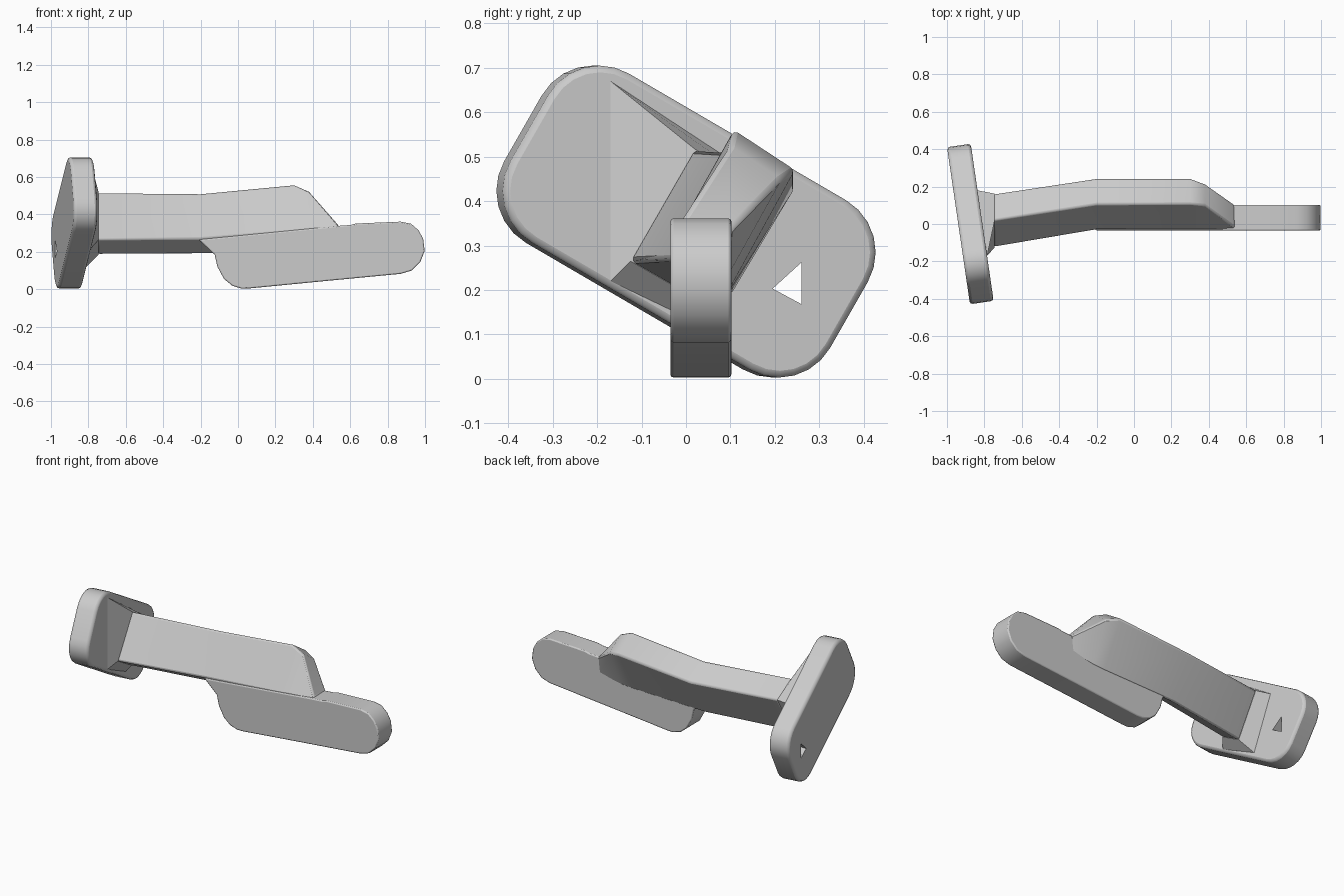
import bpy, bmesh, math
from mathutils import Matrix

if "Cube" in bpy.data.objects:
    bpy.data.objects.remove(bpy.data.objects["Cube"])

grey = bpy.data.materials.new("plain grey")
grey.diffuse_color = (0.6, 0.6, 0.6, 1)
grey.use_nodes = True
grey.node_tree.nodes["Principled BSDF"].inputs["Base Color"].default_value = grey.diffuse_color


def loft(name, rings, bevel=0.0, segments=2, limit=35):
    """Skin a list of equal-length point rings and cap both ends."""
    bm = bmesh.new()
    vs = [[bm.verts.new(p) for p in ring] for ring in rings]
    n = len(rings[0])
    for a, b in zip(vs, vs[1:]):
        for i in range(n):
            j = (i + 1) % n
            bm.faces.new((a[i], a[j], b[j], b[i]))
    bm.faces.new(vs[0])
    bm.faces.new(vs[-1])
    bmesh.ops.recalc_face_normals(bm, faces=bm.faces)
    me = bpy.data.meshes.new(name)
    bm.to_mesh(me)
    bm.free()
    me.materials.append(grey)
    ob = bpy.data.objects.new(name, me)
    bpy.context.collection.objects.link(ob)
    if bevel:
        m = ob.modifiers.new("soft edges", 'BEVEL')
        m.width, m.segments = bevel, segments
        m.limit_method = 'ANGLE'
        m.angle_limit = math.radians(limit)
    return ob


def smooth(ob):
    bpy.ops.object.select_all(action='DESELECT')
    ob.select_set(True)
    bpy.context.view_layer.objects.active = ob
    bpy.ops.object.shade_smooth_by_angle(angle=math.radians(30))


# End plate: rounded rectangle leaning 30 degrees, turned slightly about z
hu, hv, r = 0.42, 0.22, 0.135
outline = []
for k, (su, sv) in enumerate([(1, 1), (-1, 1), (-1, -1), (1, -1)]):
    for s in range(7):
        a = math.radians(90 * k + 15 * s)
        u = su * (hu - r) + r * math.cos(a)
        v = sv * (hv - r) + r * math.sin(a)
        outline.append((0.866 * u + 0.5 * v, -0.5 * u + 0.866 * v))
place = Matrix.Translation((-0.875, 0, 0.354)) @ Matrix.Rotation(math.radians(8.3), 4, 'Z')
plate = loft("end_plate", [[(x, y, z) for y, z in outline] for x in (-0.064, 0.064)], 0.015)
plate.matrix_world = place

# Small three-sided hole through the plate
tri = [(0.195, 0.203), (0.26, 0.262), (0.26, 0.168)]
cutter = loft("hole_cutter", [[(x, y, z) for y, z in tri] for x in (-1.1, -0.7)])
cutter.hide_render = True
cutter.hide_viewport = True
hole = plate.modifiers.new("hole", 'BOOLEAN')
hole.operation, hole.object, hole.solver = 'DIFFERENCE', cutter, 'EXACT'

# Leaning arm: bent bar that ends in a ramp onto the blade
sections = [
    (-0.75, [(-0.125, 0.265), (0.02, 0.517), (0.162, 0.435), (0.015, 0.185)]),
    (-0.20, [(-0.032, 0.27), (0.105, 0.512), (0.245, 0.43), (0.10, 0.188)]),
    (0.30, [(-0.032, 0.31), (0.108, 0.56), (0.245, 0.47), (0.10, 0.20)]),
    (0.38, [(-0.032, 0.32), (0.10, 0.525), (0.215, 0.45), (0.10, 0.205)]),
    (0.54, [(-0.030, 0.325), (-0.02, 0.338), (0.098, 0.335), (0.098, 0.23)]),
]
arm = loft("leaning_arm", [[(x, y, z) for y, z in pts] for x, pts in sections], 0.014)

# Flared root joining the arm to the plate
root = [(-0.17, 0.22), (-0.17, 0.67), (0.18, 0.44), (0.06, 0.11)]
flare = loft("arm_root", [
    [(-0.83 - 0.146 * y, y, z) for y, z in root],
    [(-0.81 - 0.146 * y, y, z) for y, z in root],
    [(-0.745, y, z) for y, z in sections[0][1]],
])

# Upright blade with rounded toe and heel
blade_side = [
    (-0.21, 0.265), (-0.20, 0.255), (-0.125, 0.185), (-0.11, 0.12), (-0.075, 0.055),
    (-0.03, 0.018), (0.02, 0.003), (0.06, 0.004), (0.45, 0.042), (0.87, 0.082),
    (0.93, 0.10), (0.975, 0.145), (0.998, 0.205), (0.99, 0.27), (0.965, 0.315),
    (0.925, 0.35), (0.87, 0.361), (0.63, 0.351), (0.60, 0.343), (0.53, 0.338),
]
blade = loft("blade", [[(x, y, z) for x, z in blade_side] for y in (-0.035, 0.102)], 0.014, 2, 60)

for ob in (plate, arm, blade):
    smooth(ob)
